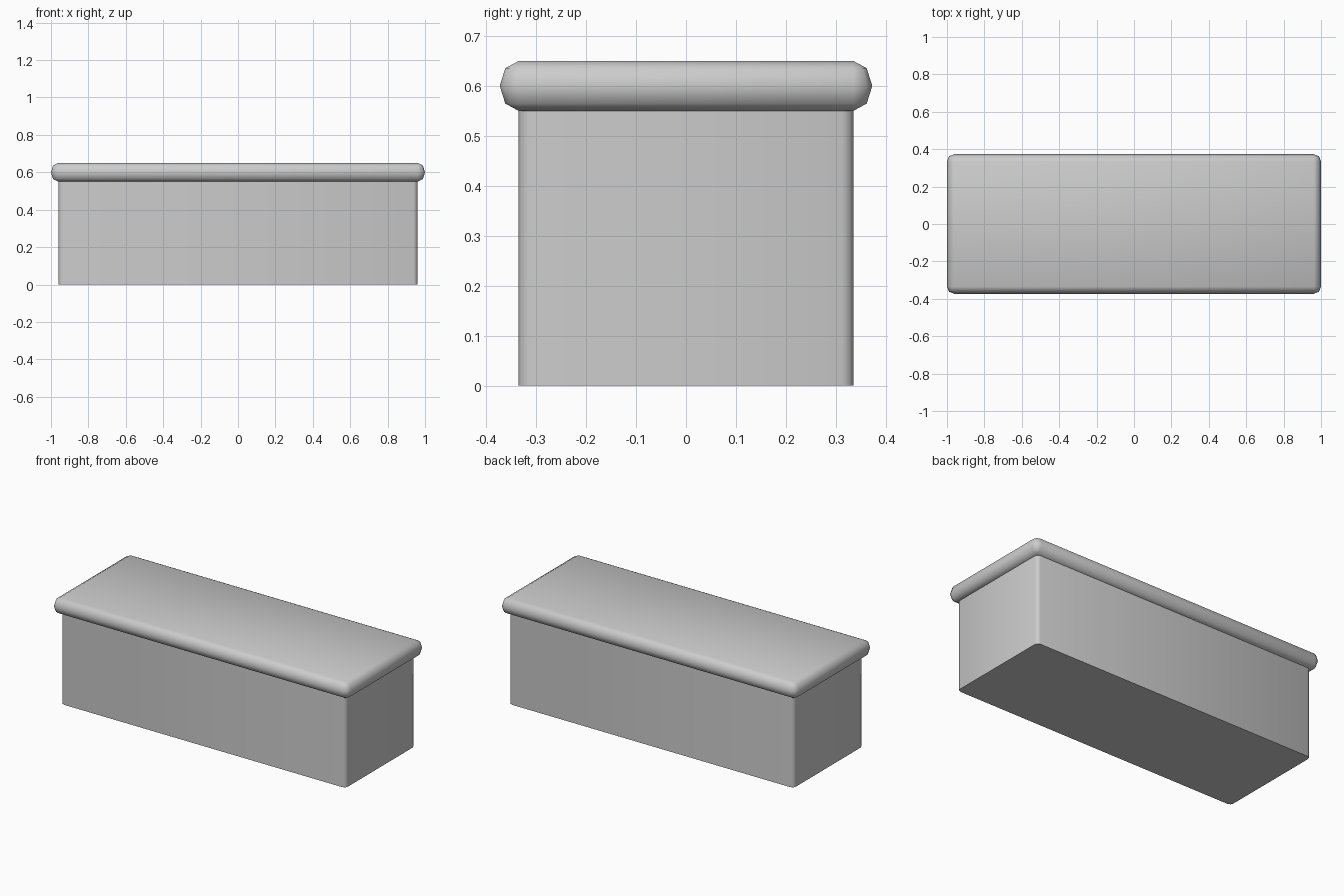
import bpy, bmesh
from math import sin, cos, pi, radians

if "Cube" in bpy.data.objects:
    bpy.data.objects.remove(bpy.data.objects["Cube"])


def rounded_rect(hx, hy, r, z, segs=2):
    """Ring of points: corner centres at (hx, hy), corner radius r."""
    pts = []
    for i, (sx, sy) in enumerate([(1, 1), (-1, 1), (-1, -1), (1, -1)]):
        for k in range(segs + 1):
            a = i * pi / 2 + k * pi / 2 / segs
            pts.append((sx * hx + r * cos(a), sy * hy + r * sin(a), z))
    return pts


def loft(name, rings, smooth_angle):
    """Skin the rings from bottom to top and cap both ends."""
    bm = bmesh.new()
    loops = [[bm.verts.new(p) for p in ring] for ring in rings]
    n = len(loops[0])
    for lo, hi in zip(loops, loops[1:]):
        for i in range(n):
            j = (i + 1) % n
            bm.faces.new((lo[i], lo[j], hi[j], hi[i]))
    bm.faces.new(loops[0][::-1])
    bm.faces.new(loops[-1])
    bmesh.ops.remove_doubles(bm, verts=bm.verts, dist=1e-5)
    bmesh.ops.recalc_face_normals(bm, faces=bm.faces)
    mesh = bpy.data.meshes.new(name)
    bm.to_mesh(mesh)
    bm.free()
    ob = bpy.data.objects.new(name, mesh)
    bpy.context.collection.objects.link(ob)
    bpy.ops.object.select_all(action='DESELECT')
    bpy.context.view_layer.objects.active = ob
    ob.select_set(True)
    bpy.ops.object.shade_smooth_by_angle(angle=radians(smooth_angle))
    return ob


# Box body with softened upright corners
loft("body", [rounded_rect(0.938, 0.313, 0.022, z) for z in (0.0, 0.56)], 50)

# Slab lid with a bullnose edge running all the way round
lid_rings = []
for k in range(-2, 3):
    a = k * pi / 4
    lid_rings.append(rounded_rect(0.962, 0.335, 0.038 * cos(a), 0.6 + 0.05 * sin(a)))
loft("lid", lid_rings, 50)
